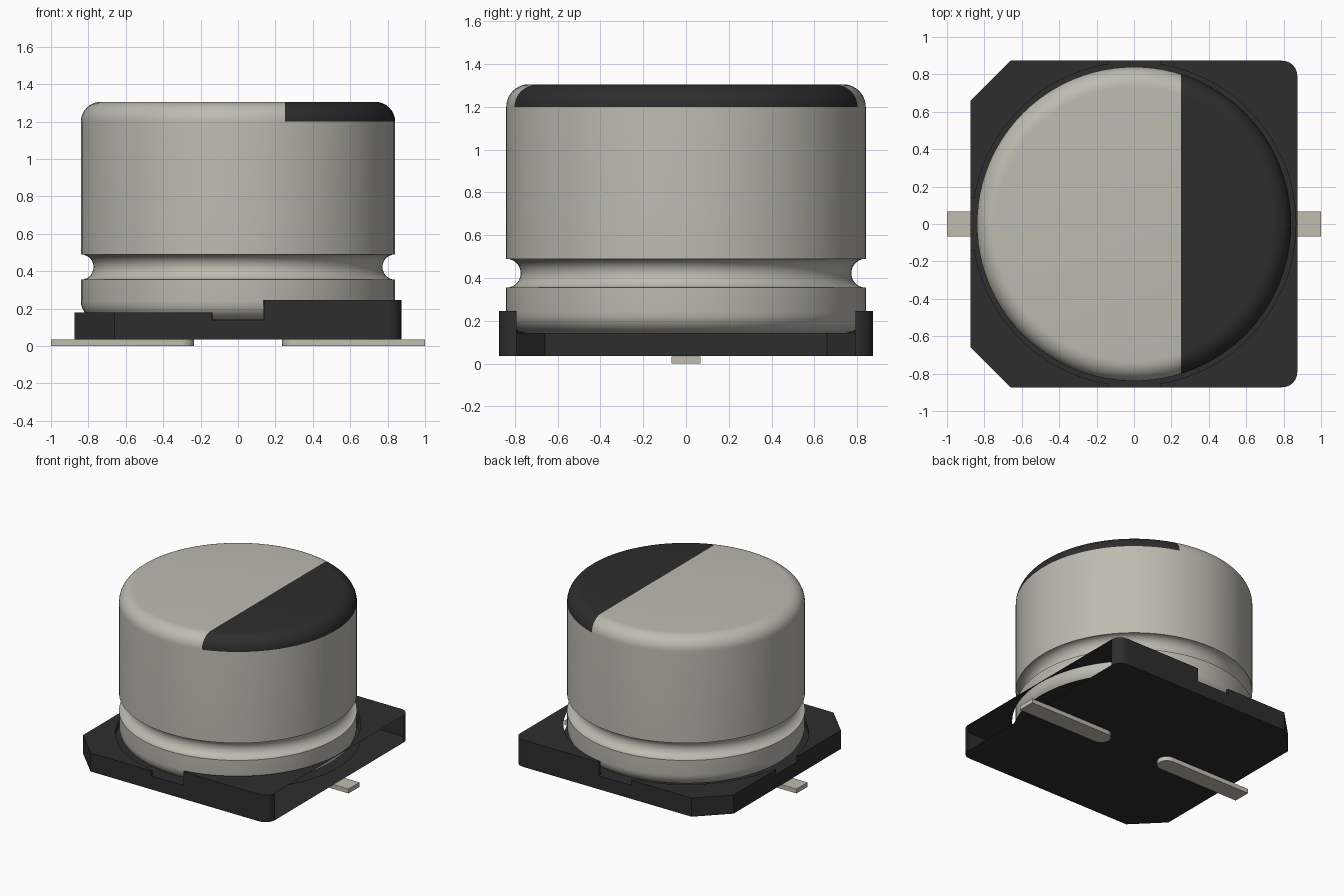
import bpy, bmesh
from math import sin, cos, pi, hypot, ceil

if "Cube" in bpy.data.objects:
    bpy.data.objects.remove(bpy.data.objects["Cube"])


def material(name, rgb):
    m = bpy.data.materials.new(name)
    m.use_nodes = True
    m.diffuse_color = (*rgb, 1)
    m.node_tree.nodes["Principled BSDF"].inputs["Base Color"].default_value = (*rgb, 1)
    return m


aluminium = material("aluminium", (0.51, 0.50, 0.44))
stripe_black = material("stripe black", (0.026, 0.026, 0.026))
plastic = material("black plastic", (0.027, 0.027, 0.027))
tin = material("tinned lead", (0.53, 0.51, 0.43))


def finish(bm, name, mats, smooth=True):
    me = bpy.data.meshes.new(name)
    bm.to_mesh(me)
    bm.free()
    ob = bpy.data.objects.new(name, me)
    bpy.context.collection.objects.link(ob)
    for m in mats:
        me.materials.append(m)
    if smooth:
        bpy.ops.object.select_all(action='DESELECT')
        ob.select_set(True)
        bpy.context.view_layer.objects.active = ob
        bpy.ops.object.shade_smooth_by_angle(angle=0.6)
    return ob


def arc(cx, cy, r, start, end, n):
    angles = [start + (end - start) * i / n for i in range(n + 1)]
    return [(cx + r * cos(a), cy + r * sin(a)) for a in angles]


# Can: lathed profile with rounded rims and a crimp groove
R, BOTTOM, TOP, RIM = 0.84, 0.14, 1.305, 0.105
profile = arc(R - 0.1, BOTTOM + 0.1, 0.1, -pi / 2, 0, 8)
profile += arc(R, 0.4225, 0.0675, 1.5 * pi, 0.5 * pi, 14)
profile += arc(R - RIM, TOP - RIM, RIM, 0, pi / 2, 10)
SIDES = 96
bm = bmesh.new()
rings = []
for r, z in profile:
    rings.append([bm.verts.new((r * cos(2 * pi * i / SIDES), r * sin(2 * pi * i / SIDES), z))
                  for i in range(SIDES)])
for low, high in zip(rings, rings[1:]):
    for i in range(SIDES):
        j = (i + 1) % SIDES
        bm.faces.new((low[i], low[j], high[j], high[i]))
bm.faces.new(rings[-1])
bm.faces.new(rings[0][::-1])

# Polarity stripe: rim and cap beyond a straight cut
STRIPE_X = 0.25
crown = [f for f in bm.faces if f.calc_center_median().z > TOP - RIM]
geom = crown + list({e for f in crown for e in f.edges}) + list({v for f in crown for v in f.verts})
bmesh.ops.bisect_plane(bm, geom=geom, plane_co=(STRIPE_X, 0, 0), plane_no=(1, 0, 0))
for f in bm.faces:
    c = f.calc_center_median()
    f.material_index = int(c.z > TOP - RIM and c.x > STRIPE_X)
finish(bm, "can", [aluminium, stripe_black])

# Base outline: rounded corners on one side, chamfered corners on the other
H, FLOOR, UNDER, POCKET, NOTCH = 0.873, 0.14, 0.035, 0.865, 0.14
half = [(H, 0)] + arc(H - 0.08, H - 0.08, 0.08, 0, pi / 2, 6)
half += [(NOTCH, H), (-NOTCH, H), (-0.66, H), (-H, 0.66), (-H, NOTCH)]
corners = half + [(x, -y) for x, y in half[:0:-1]]
outline = []
for (ax, ay), (bx, by) in zip(corners, corners[1:] + corners[:1]):
    n = ceil(hypot(bx - ax, by - ay) / 0.04)
    outline += [(ax + (bx - ax) * k / n, ay + (by - ay) * k / n) for k in range(n)]
inner = [(x * POCKET / hypot(x, y), y * POCKET / hypot(x, y)) for x, y in outline]
N = len(outline)


def wall_height(i):
    x = (outline[i][0] + outline[(i + 1) % N][0]) / 2
    y = (outline[i][1] + outline[(i + 1) % N][1]) / 2
    if abs(x) < NOTCH or (x < 0 and abs(y) < NOTCH):
        return FLOOR
    return 0.245 if x > 0 else 0.18


# Base: thin shell with a round pocket, notches and one open side
bm = bmesh.new()


def face(*points):
    bm.faces.new([bm.verts.new(p) for p in points])


def is_open(a, b):
    return a[0] > 0 and abs(a[1] + b[1]) / 2 < H - 0.08


for i in range(N):
    j = (i + 1) % N
    h, h_next = wall_height(i), wall_height(j)
    a, b, c, d = outline[i], outline[j], inner[j], inner[i]
    face((*a, h), (*b, h), (*c, h), (*d, h))
    if not is_open(a, b):
        face((*a, UNDER), (*b, UNDER), (*b, h), (*a, h))
    if h > FLOOR and not is_open(d, c):
        face((*c, FLOOR), (*d, FLOOR), (*d, h), (*c, h))
    if h != h_next:
        step = [(*b, h_next), (*c, h_next), (*c, h), (*b, h)]
        face(*step)
face(*[(*p, FLOOR) for p in inner])
face(*[(*p, UNDER) for p in outline[::-1]])
bmesh.ops.remove_doubles(bm, verts=bm.verts[:], dist=0.0005)
finish(bm, "base", [plastic], smooth=False)


# Leads: flat strips with a rounded inner end
def lead(name, side):
    W = 0.068
    pts = [(1, -W), (1, W)] + arc(0.235 + W, 0, W, pi / 2, 1.5 * pi, 12)
    bm = bmesh.new()
    f = bm.faces.new([bm.verts.new((side * x, side * y, 0)) for x, y in pts])
    up = bmesh.ops.extrude_face_region(bm, geom=[f])
    for v in up["geom"]:
        if isinstance(v, bmesh.types.BMVert):
            v.co.z = 0.034
    bmesh.ops.recalc_face_normals(bm, faces=bm.faces[:])
    finish(bm, name, [tin])


lead("left_lead", 1)
lead("right_lead", -1)
